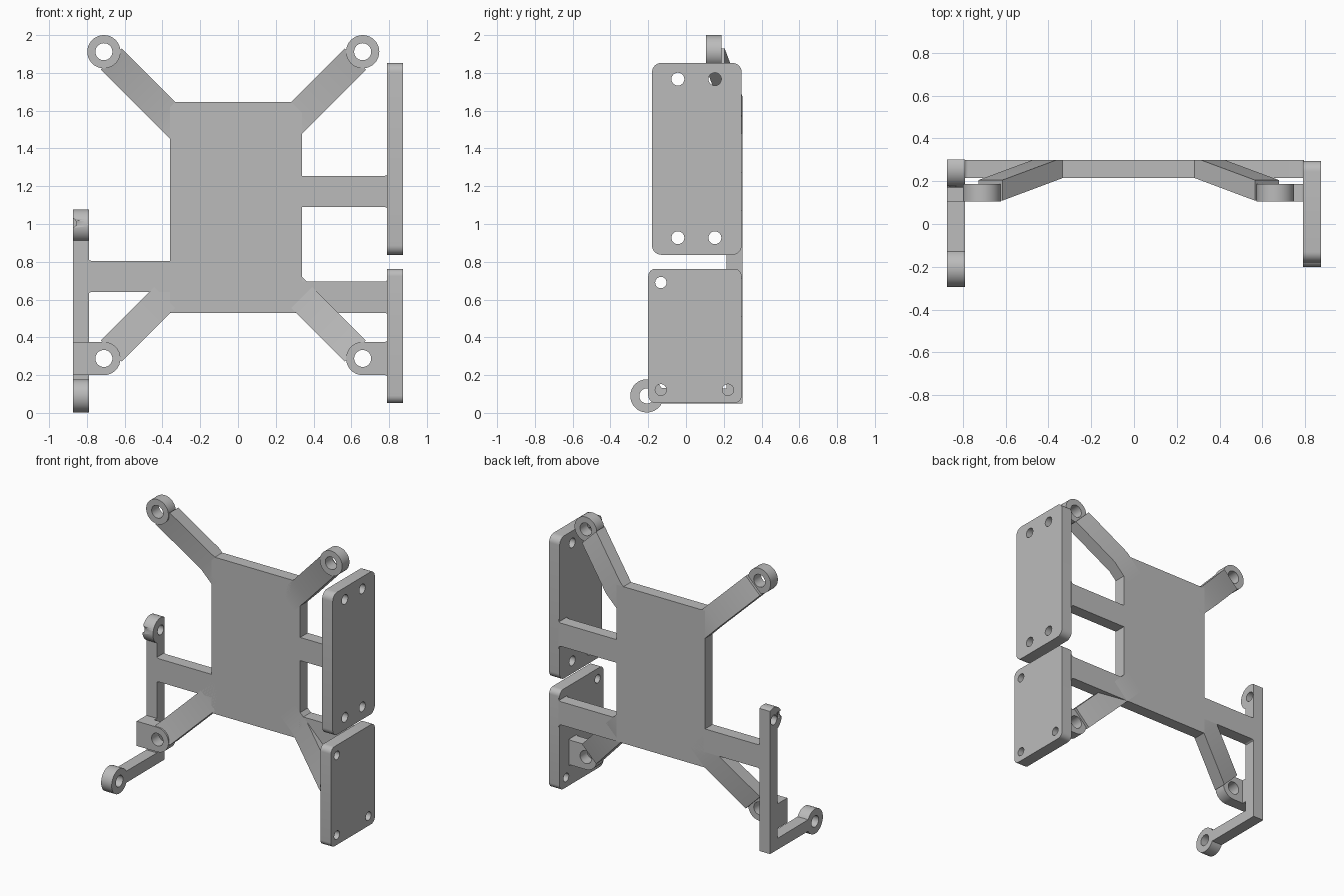
import bpy, bmesh
from math import cos, sin, radians, sqrt
from mathutils import Vector

cube = bpy.data.objects.get("Cube")
if cube:
    bpy.data.objects.remove(cube)

grey = bpy.data.materials.new("grey plastic")
grey.use_nodes = True
grey.diffuse_color = (0.5, 0.5, 0.5, 1)
grey.node_tree.nodes["Principled BSDF"].inputs["Base Color"].default_value = (0.5, 0.5, 0.5, 1)

X, Y, Z = Vector((1, 0, 0)), Vector((0, 1, 0)), Vector((0, 0, 1))
BACK, FACE = 0.30, 0.215          # back and front of the main plate
RING, HOLE = 0.088, 0.045         # mounting boss radii
BOSS_FRONT, BOSS_BACK = 0.105, 0.187
RIGHT_X, LEFT_X = -0.79, 0.79     # inner faces of the side parts
OUTER = 0.873


def arc(cx, cy, r, start, end, n=16):
    angles = [radians(start + (end - start) * i / n) for i in range(n + 1)]
    return [(cx + r * cos(a), cy + r * sin(a)) for a in angles]


def circle(cx, cy, r):
    return arc(cx, cy, r, 0, 360, 40)[:-1]


def rect(a0, a1, b0, b1):
    return [(a0, b0), (a1, b0), (a1, b1), (a0, b1)]


def rounded(a0, a1, b0, b1, r):
    return (arc(a1 - r, b1 - r, r, 0, 90, 8) + arc(a0 + r, b1 - r, r, 90, 180, 8)
            + arc(a0 + r, b0 + r, r, 180, 270, 8) + arc(a1 - r, b0 + r, r, 270, 360, 8))


def prism(name, outline, holes, u, v, w, lo, hi, origin=Vector()):
    """Fill an outline with holes in the u-v plane and thicken it along w."""
    curve = bpy.data.curves.new(name, "CURVE")
    curve.dimensions = "2D"
    curve.fill_mode = "BOTH"
    curve.extrude = (hi - lo) / 2
    for loop in [outline] + holes:
        spline = curve.splines.new("POLY")
        spline.points.add(len(loop) - 1)
        for point, (a, b) in zip(spline.points, loop):
            point.co = (a, b, 0, 1)
        spline.use_cyclic_u = True
    temp = bpy.data.objects.new(name + " curve", curve)
    bpy.context.scene.collection.objects.link(temp)
    bpy.context.view_layer.update()
    depsgraph = bpy.context.evaluated_depsgraph_get()
    mesh = bpy.data.meshes.new_from_object(temp.evaluated_get(depsgraph))
    bpy.data.objects.remove(temp)
    bm = bmesh.new()
    bm.from_mesh(mesh)
    for vert in bm.verts:
        a, b, c = vert.co
        vert.co = origin + u * a + v * b + w * (c + (lo + hi) / 2)
    bmesh.ops.remove_doubles(bm, verts=bm.verts, dist=0.0002)
    bmesh.ops.recalc_face_normals(bm, faces=bm.faces)
    bm.to_mesh(mesh)
    bm.free()
    mesh.name = name
    mesh.materials.clear()
    mesh.materials.append(grey)
    mesh.shade_smooth()
    mesh.set_sharp_from_angle(angle=radians(30))
    obj = bpy.data.objects.new(name, mesh)
    bpy.context.scene.collection.objects.link(obj)
    return obj


def front_prism(name, outline, holes, y0, y1):
    return prism(name, outline, holes, X, Z, Y, y0, y1)


def side_prism(name, outline, holes, x0, x1):
    return prism(name, outline, holes, Y, Z, X, x0, x1)


def flared(x0, x1, z0, z1, r=0.02):
    """Bar outline from x0 to x1 with fillets flaring out at the x1 end."""
    d = 1 if x1 > x0 else -1
    top = [(x1 - d * r + d * r * sin(radians(t)), z1 + r - r * cos(radians(t)))
           for t in range(0, 91, 15)]
    bottom = [(x, z0 + z1 - z) for x, z in reversed(top)]
    return [(x0, z1)] + top + bottom + [(x0, z0)]


# Main plate and its side bars
front_prism("main_plate", rect(-0.36, 0.34, 0.53, 1.647), [], FACE, BACK)
front_prism("right_bar", flared(-0.35, RIGHT_X - 0.005, 0.64, 0.805), [], FACE, BACK)
front_prism("upper_left_bar", flared(0.33, LEFT_X + 0.005, 1.09, 1.255), [], FACE, BACK)
front_prism("lower_left_bar", flared(0.33, LEFT_X + 0.005, 0.53, 0.695), [], FACE, BACK)

# Four bent arms, running from each boss in to the plate
arm_profile = [(0.055, 0.109), (0.456, FACE), (0.60, FACE),
               (0.60, BACK), (0.417, BACK), (0.055, 0.205)]
bosses = {"upper_right": (-0.71, 1.912), "upper_left": (0.66, 1.912),
          "lower_right": (-0.71, 0.288), "lower_left": (0.66, 0.288)}
for label, (bx, bz) in bosses.items():
    inward = Vector((-1 if bx > 0 else 1, 0, -1 if bz > 1 else 1)) / sqrt(2)
    prism(label + "_arm", arm_profile, [], inward, Y, inward.cross(Y),
          -0.079, 0.079, Vector((bx, 0, bz)))
    if label.startswith("upper"):
        ring = circle(bx, bz, RING)
    elif bx > 0:
        # Boss running out to the left panel
        ring = arc(bx, bz, RING, 90, 270) + flared(bx, LEFT_X + 0.005, bz - RING, bz + RING)[::-1][1:-1]
    else:
        # Boss running out to the right frame
        ring = arc(bx, bz, RING, -90, 90) + [(-OUTER, bz + RING), (-OUTER, bz - RING)]
    front_prism(label + "_boss", ring, [circle(bx, bz, HOLE)], BOSS_FRONT, BOSS_BACK)

# Spacer joining the lower right boss to the frame
front_prism("frame_spacer", rect(-OUTER, RIGHT_X, 0.20, 0.376), [], 0.18, 0.22)

# Left panels with screw holes
upper_holes = [circle(y, z, 0.034) for y in (-0.043, 0.153) for z in (0.927, 1.767)]
side_prism("upper_left_panel", rounded(-0.18, 0.295, 0.837, 1.853, 0.05),
           upper_holes, LEFT_X, OUTER)
lower_holes = [circle(y, z, 0.03) for y, z in ((-0.133, 0.69), (-0.133, 0.122), (0.222, 0.122))]
side_prism("lower_left_panel", rounded(-0.20, 0.295, 0.052, 0.763, 0.04),
           lower_holes, LEFT_X, OUTER)

# Right frame: a column and a foot bar, each ending in a ring
low, high = (-0.207, 0.09), (0.2575, 0.99)
frame_outline = (arc(*low, RING, 28, 332, 32) + [(BACK, 0.05)]
                 + arc(*high, RING, 61, 241, 24) + [(FACE, 0.13)])
frame = side_prism("right_frame", frame_outline,
                   [circle(*low, 0.04), circle(*high, 0.034)], -OUTER, RIGHT_X)

# Small notch in the outer front of the upper frame ring
cutter = front_prism("notch_cutter", circle(-0.881, 1.005, 0.025), [], 0.1, 0.215)
cutter.hide_render = True
notch = frame.modifiers.new("notch", "BOOLEAN")
notch.operation = "DIFFERENCE"
notch.solver = "EXACT"
notch.object = cutter
bpy.context.view_layer.update()
cut_mesh = bpy.data.meshes.new_from_object(
    frame.evaluated_get(bpy.context.evaluated_depsgraph_get()))
frame.modifiers.clear()
frame.data = cut_mesh
bpy.data.objects.remove(cutter)
